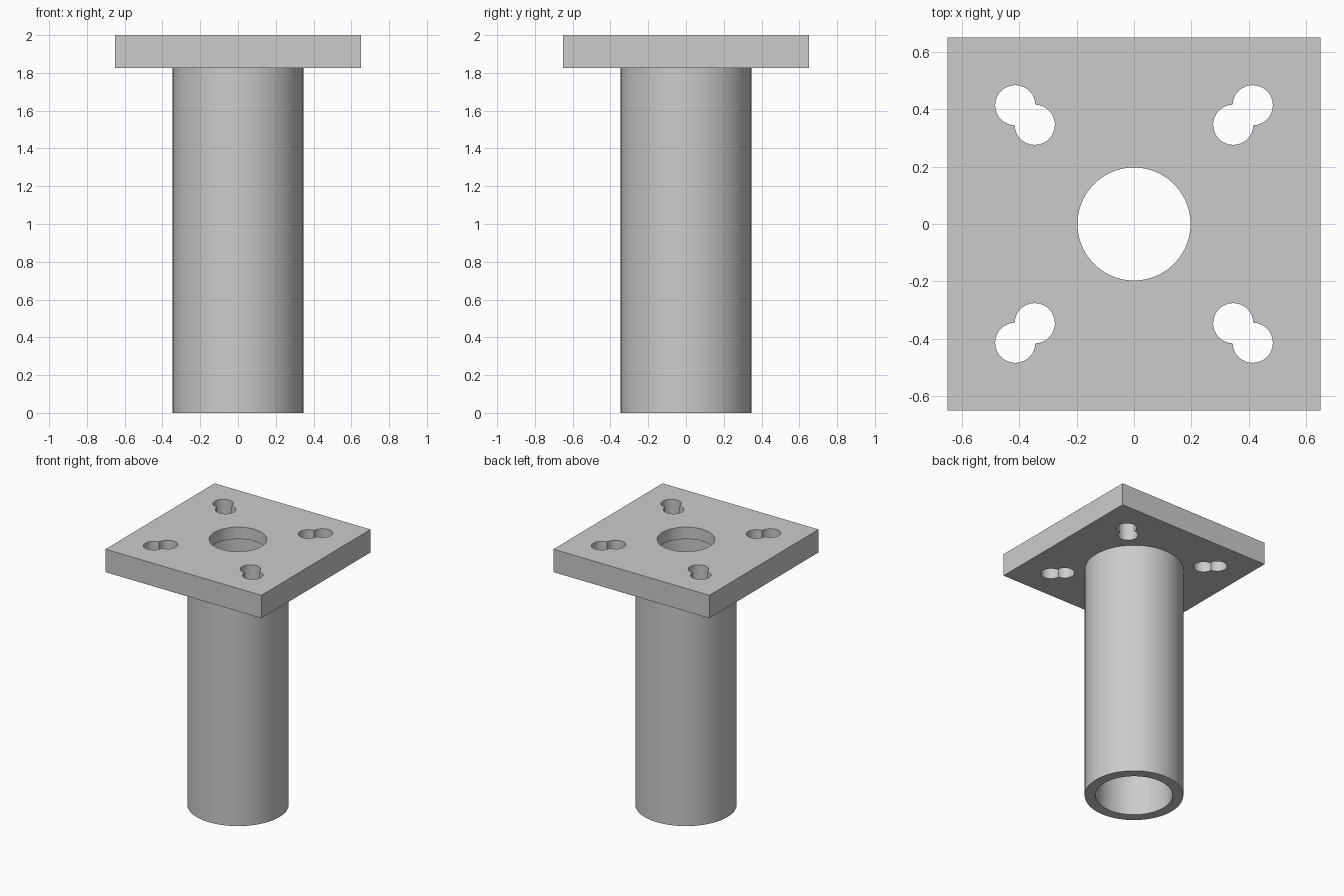
import bpy
from math import radians

cube = bpy.data.objects.get("Cube")
if cube:
    bpy.data.objects.remove(cube, do_unlink=True)

PLATE_HALF, PLATE_BOTTOM, TOP = 0.65, 1.827, 2.0
SHAFT_R, BORE_R, MOUTH_R, BOLT_R = 0.346, 0.27, 0.197, 0.07
LEDGE_Z = 1.91

grey = bpy.data.materials.new("plain_grey")
grey.use_nodes = True
colour = (0.6, 0.6, 0.6, 1)
grey.diffuse_color = colour
grey.node_tree.nodes["Principled BSDF"].inputs["Base Color"].default_value = colour


def cylinder(name, radius, z0, z1, x=0, y=0, sides=96):
    bpy.ops.mesh.primitive_cylinder_add(vertices=sides, radius=radius, depth=z1 - z0,
                                        location=(x, y, (z0 + z1) / 2))
    ob = bpy.context.object
    ob.name = name
    return ob


def combine(body, tool, operation):
    """Apply a boolean to the body and discard the tool."""
    mod = body.modifiers.new(operation.lower(), 'BOOLEAN')
    mod.operation = operation
    mod.solver = 'EXACT'
    mod.object = tool
    bpy.context.view_layer.objects.active = body
    bpy.ops.object.modifier_apply(modifier=mod.name)
    bpy.data.objects.remove(tool, do_unlink=True)


# Square mounting plate
bpy.ops.mesh.primitive_cube_add(size=1, location=(0, 0, (PLATE_BOTTOM + TOP) / 2))
body = bpy.context.object
body.name = "flanged_tube"
body.scale = (2 * PLATE_HALF, 2 * PLATE_HALF, TOP - PLATE_BOTTOM)
bpy.ops.object.transform_apply(location=True, scale=True)

# Round shaft, hollowed by a wide bore that ends at a ledge under the narrower mouth
combine(body, cylinder("shaft", SHAFT_R, 0, LEDGE_Z), 'UNION')
combine(body, cylinder("bore", BORE_R, -0.1, LEDGE_Z), 'DIFFERENCE')
combine(body, cylinder("mouth", MOUTH_R, LEDGE_Z - 0.1, TOP + 0.1), 'DIFFERENCE')

# Pairs of overlapping bolt holes along each diagonal
for sx in (-1, 1):
    for sy in (-1, 1):
        for offset in (0.346, 0.414):
            hole = cylinder("bolt_hole", BOLT_R, PLATE_BOTTOM - 0.1, TOP + 0.1,
                            sx * offset, sy * offset, 48)
            combine(body, hole, 'DIFFERENCE')

# Finish
body.data.materials.clear()
body.data.materials.append(grey)
for face in body.data.polygons:
    face.material_index = 0
bpy.ops.object.select_all(action='DESELECT')
body.select_set(True)
bpy.context.view_layer.objects.active = body
bpy.ops.object.shade_smooth_by_angle(angle=radians(30))
